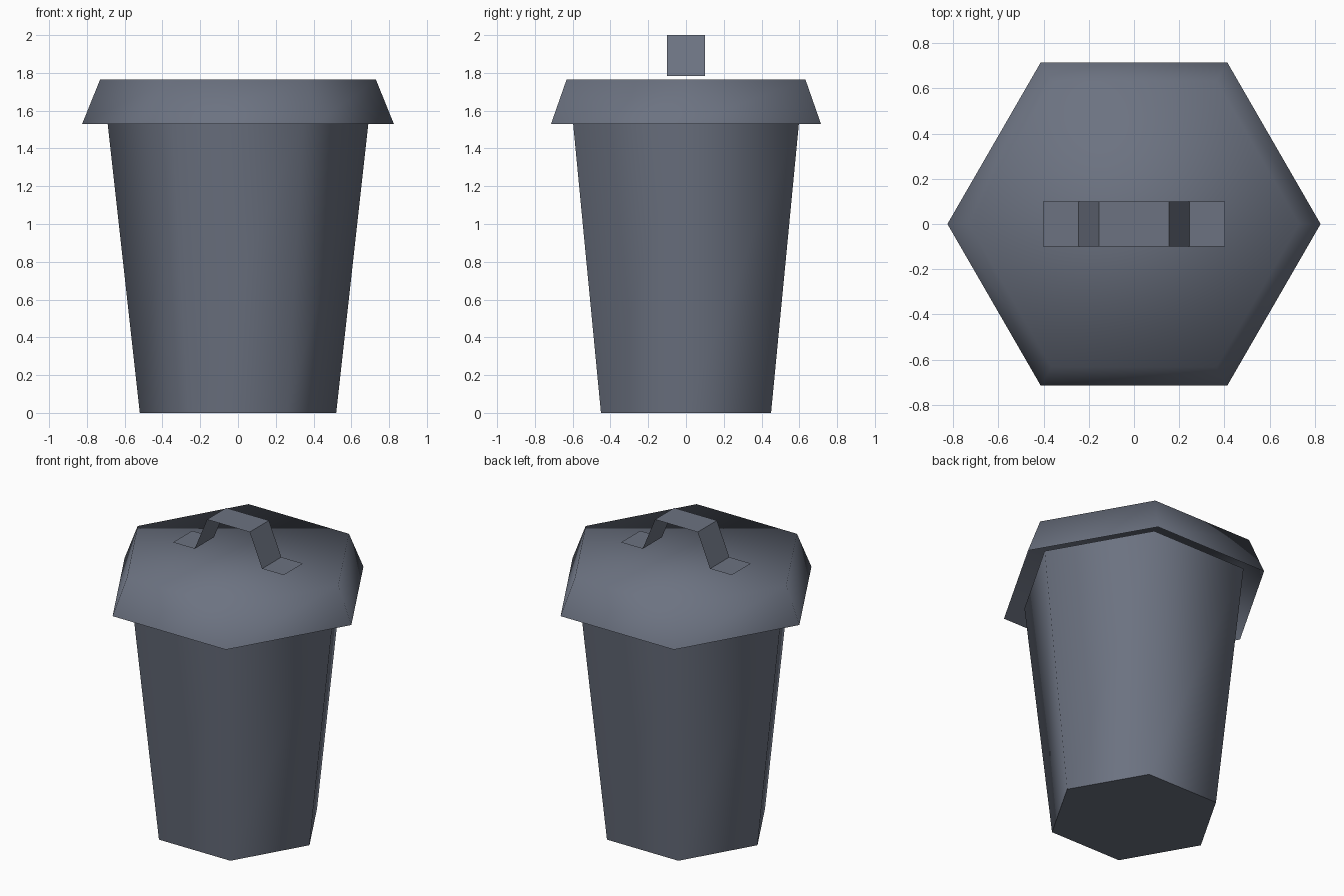
import bpy
import bmesh
import math

if "Cube" in bpy.data.objects:
    bpy.data.objects.remove(bpy.data.objects["Cube"])

grey = bpy.data.materials.new("slate_grey")
grey.diffuse_color = (0.15, 0.17, 0.22, 1.0)
grey.use_nodes = True
grey.node_tree.nodes["Principled BSDF"].inputs["Base Color"].default_value = grey.diffuse_color


def finish(name, bm, smooth=True):
    mesh = bpy.data.meshes.new(name)
    bm.to_mesh(mesh)
    bm.free()
    mesh.materials.append(grey)
    obj = bpy.data.objects.new(name, mesh)
    bpy.context.collection.objects.link(obj)
    if smooth:
        bpy.ops.object.select_all(action='DESELECT')
        obj.select_set(True)
        bpy.context.view_layer.objects.active = obj
        bpy.ops.object.shade_smooth_by_angle(angle=math.radians(80))
    return obj


def hex_shell(name, z0, r0, z1, r1, cap):
    """Tapered six-sided shell, corners on the x axis, capped at one end."""
    bm = bmesh.new()
    rings = [[bm.verts.new((r * math.cos(i * math.pi / 3),
                            r * math.sin(i * math.pi / 3), z))
              for i in range(6)] for z, r in ((z0, r0), (z1, r1))]
    low, high = rings
    for i in range(6):
        j = (i + 1) % 6
        bm.faces.new((low[i], low[j], high[j], high[i]))
    bm.faces.new(high if cap == "top" else low[::-1])
    return finish(name, bm)


# Bin body, reaching slightly up inside the lid
hex_shell("bin_body", 0.0, 0.52, 1.575, 0.695, "bottom")

# Lid, open underneath
hex_shell("lid", 1.53, 0.825, 1.765, 0.73, "top")

# Handle: a thin bent strip with flat feet
half = [(0.155, 2.0), (0.245, 1.783), (0.403, 1.783)]
profile = [(-x, z) for x, z in reversed(half)] + half
bm = bmesh.new()
pairs = [(bm.verts.new((x, -0.1, z)), bm.verts.new((x, 0.1, z))) for x, z in profile]
for (a, b), (c, d) in zip(pairs, pairs[1:]):
    bm.faces.new((a, c, d, b))
finish("lid_handle", bm, smooth=False)
